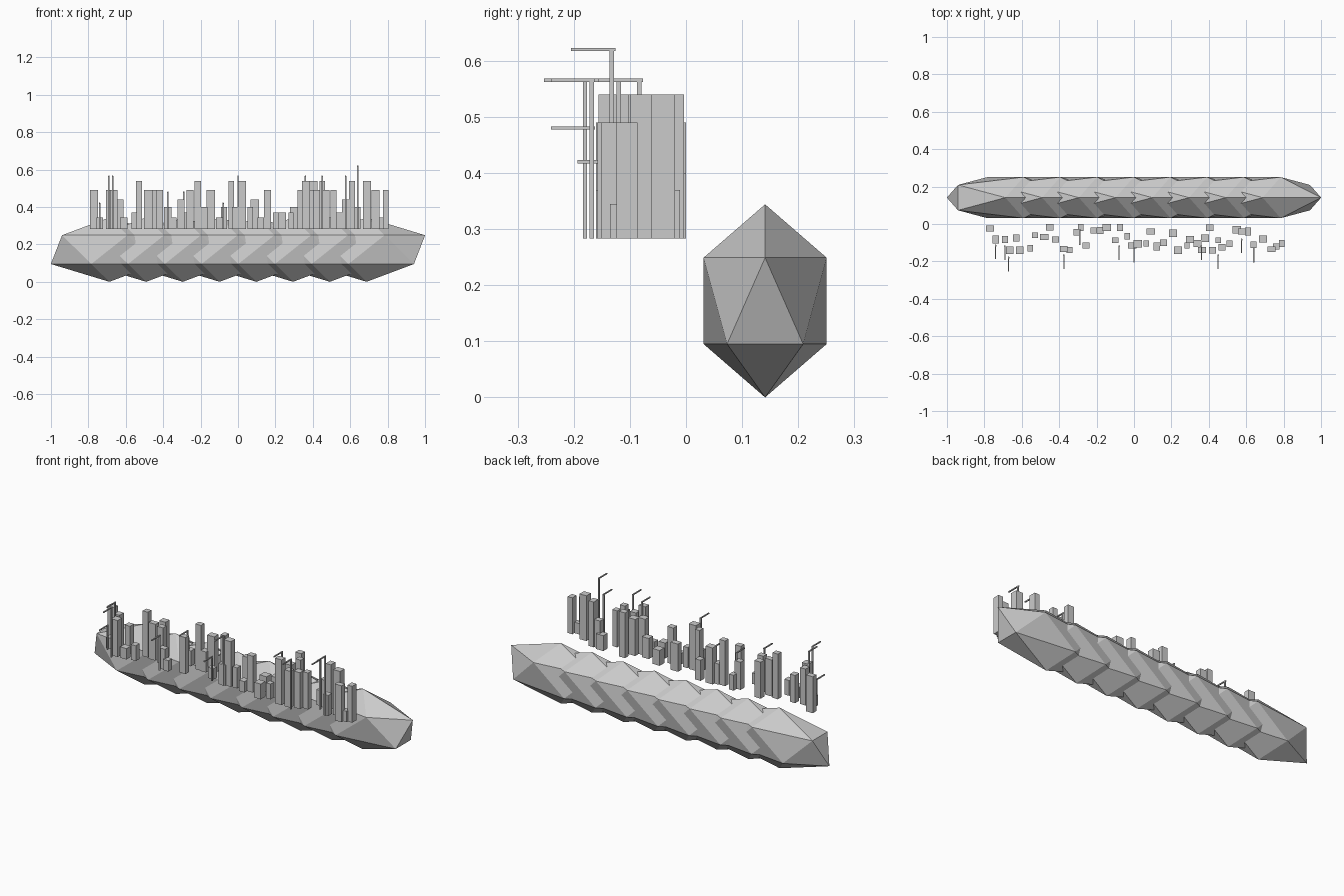
import bpy, random
random.seed(4)

GROUND = 0.283


def box(name, x0, x1, y0, y1, z0, z1):
    bpy.ops.mesh.primitive_cube_add(size=1, location=((x0 + x1) / 2, (y0 + y1) / 2, (z0 + z1) / 2))
    ob = bpy.context.object
    ob.name = name
    ob.scale = (x1 - x0, y1 - y0, z1 - z0)
    return ob


# rocky ridge: eight overlapping stretched icosahedra
for i in range(8):
    bpy.ops.mesh.primitive_ico_sphere_add(subdivisions=1, radius=1,
                                          location=(-0.6875 + i * 1.375 / 7, 0.141, 0.172))
    rock = bpy.context.object
    rock.name = f"rock_{i + 1}"
    rock.scale = (0.35, 0.129, 0.172)

# tower blocks, grouped by roof height: (x, y) centres
towers = {
    0.54: [(-.53, -.06), (-.215, -.035), (-.037, -.066), (.02, -.105), (.363, -.14),
           (.405, -.02), (.45, -.087), (.61, -.04), (.69, -.08)],
    0.49: [(-.77, -.025), (-.69, -.083), (-.665, -.14), (-.48, -.07), (-.45, -.017),
           (-.42, -.083), (-.257, -.115), (-.145, -.018), (.157, -.10), (.34, -.105),
           (.38, -.075), (.42, -.14), (.47, -.125), (.51, -.105), (.735, -.135), (.79, -.105)],
    0.44: [(-.63, -.075), (-.305, -.045), (.09, -.04), (.575, -.04)],
    0.40: [(-.375, -.133), (-.18, -.035), (-.075, -.018), (-.01, -.115), (.065, -.105),
           (.30, -.083), (.64, -.11)],
    0.37: [(-.555, -.13), (-.285, -.018), (.208, -.05), (.235, -.14), (.283, -.115), (.55, -.03)],
    0.345: [(-.74, -.083), (-.61, -.14), (-.345, -.14), (-.10, -.087), (.122, -.12), (.76, -.12)],
}
for top, spots in towers.items():
    for x, y in spots:
        w, d = random.uniform(.014, .023), random.uniform(.015, .021)
        box("tower_block", x - w, x + w, y - d, min(y + d, 0), GROUND, top)

# cranes: mast plus jib reaching forward (x, mast y, jib height)
cranes = [(-.74, -.115, .42), (-.69, -.12, .565), (-.67, -.18, .565), (-.375, -.168, .48),
          (-.29, -.04, .48), (-.08, -.12, .42), (0, -.132, .565), (.36, -.12, .565),
          (.45, -.168, .565), (.575, -.083, .565), (.64, -.132, .62)]
for x, y, z in cranes:
    box("crane_mast", x - .004, x + .004, y - .004, y + .004, GROUND, z)
    box("crane_jib", x - .003, x + .003, y - .073, y + .006, z - .003, z + .003)
